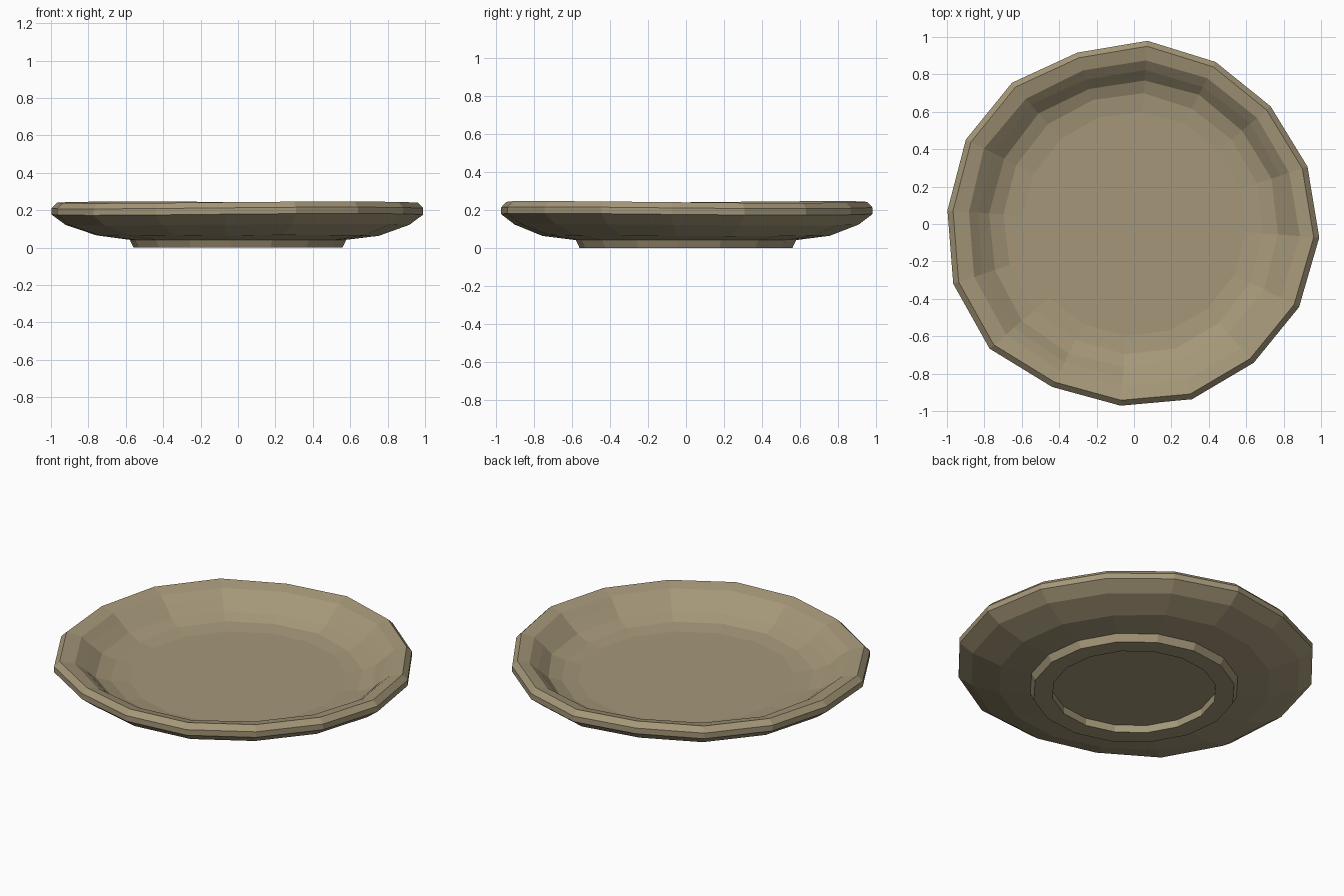
import bpy, bmesh, math, random

random.seed(4)
cube = bpy.data.objects.get("Cube")
if cube:
    bpy.data.objects.remove(cube)

SIDES = 16
TURN = math.radians(-4.2)

# Glaze colour
clay = bpy.data.materials.new("tan_clay")
clay.use_nodes = True
colour = (0.375, 0.31, 0.19, 1)
clay.diffuse_color = colour
clay.node_tree.nodes["Principled BSDF"].inputs["Base Color"].default_value = colour

# Hand-made unevenness of the outline, counter-clockwise from the left side
outline = [0.993, 0.977, 0.964, 0.97, 0.982, 0.965, 0.998, 1.006,
           1.0, 1.018, 1.02, 0.975, 0.974, 0.987, 0.98, 0.988]


def lathe(name, profile, wobble):
    """Spin a (radius, height) profile; both ends are closed with flat caps."""
    bm = bmesh.new()
    rings = []
    for radius, height in profile:
        ring = []
        for i in range(SIDES):
            a = TURN + math.tau * i / SIDES
            r, z = radius, height
            if wobble:
                # the unevenness fades out towards the foot and the floor
                amount = min(max((radius - 0.6) / 0.35, 0), 1)
                r *= 1 + (outline[i] - 1) * amount
                z += amount * 0.005 * math.cos(2 * a + 1.9)
                if 0.62 < radius < 0.9:
                    r += random.uniform(-0.006, 0.006)
                    z += random.uniform(-0.003, 0.003)
            ring.append(bm.verts.new((r * math.cos(a), r * math.sin(a), z)))
        rings.append(ring)
    for low, high in zip(rings, rings[1:]):
        for i in range(SIDES):
            j = (i + 1) % SIDES
            bm.faces.new((low[i], low[j], high[j], high[i]))
    bm.faces.new(rings[0])
    bm.faces.new(rings[-1])
    bmesh.ops.recalc_face_normals(bm, faces=bm.faces)
    mesh = bpy.data.meshes.new(name)
    bm.to_mesh(mesh)
    bm.free()
    mesh.materials.append(clay)
    obj = bpy.data.objects.new(name, mesh)
    bpy.context.collection.objects.link(obj)
    return obj


# Whole dish: recess, foot ring, underside, rim, inner slope, floor
lathe("shallow_dish", [
    (0.455, 0.045), (0.455, 0.0),
    (0.56, 0.0), (0.58, 0.042),
    (0.76, 0.066), (0.925, 0.123), (1.0, 0.178),
    (1.0, 0.212), (0.97, 0.242),
    (0.89, 0.225), (0.84, 0.185), (0.78, 0.135),
    (0.70, 0.106), (0.60, 0.095)], True)
